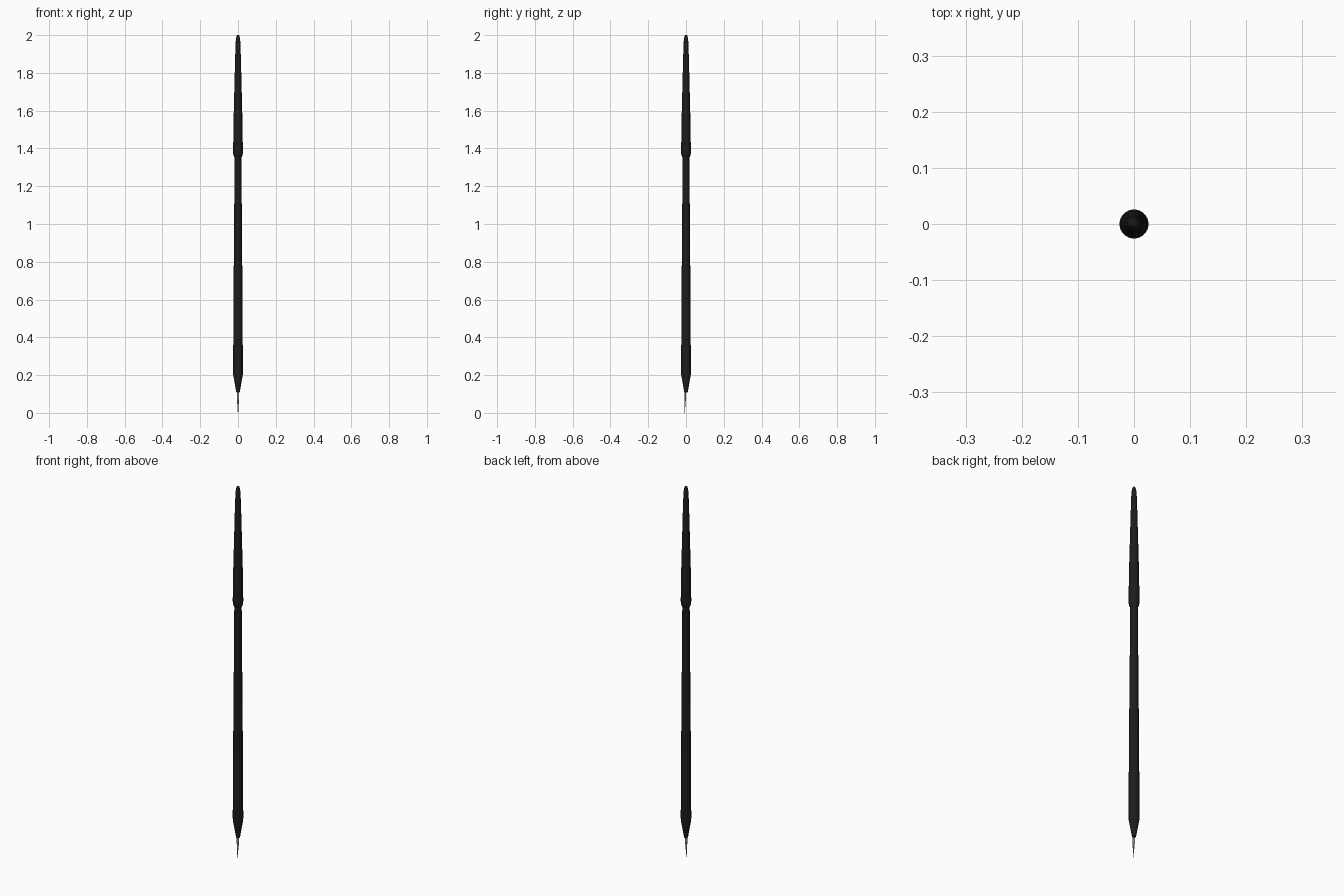
import bpy, bmesh, math

if "Cube" in bpy.data.objects:
    bpy.data.objects.remove(bpy.data.objects["Cube"])

def material(name, col):
    m = bpy.data.materials.new(name)
    m.diffuse_color = col
    m.use_nodes = True
    m.node_tree.nodes["Principled BSDF"].inputs["Base Color"].default_value = m.diffuse_color
    return m

black = material("black_lacquer", (0.012, 0.012, 0.013, 1))
steel = material("steel", (0.35, 0.36, 0.38, 1))

def finish(name, bm, mat, angle=30):
    bmesh.ops.recalc_face_normals(bm, faces=bm.faces)
    me = bpy.data.meshes.new(name)
    bm.to_mesh(me)
    bm.free()
    ob = bpy.data.objects.new(name, me)
    bpy.context.collection.objects.link(ob)
    me.materials.append(mat)
    bpy.ops.object.select_all(action='DESELECT')
    ob.select_set(True)
    bpy.context.view_layer.objects.active = ob
    bpy.ops.object.shade_smooth_by_angle(angle=math.radians(angle))
    return ob

def lathe(name, profile, mat, n=32):
    # stack of rings (radius, z), closed at both ends
    bm = bmesh.new()
    rings = [[bm.verts.new((r * math.cos(2 * math.pi * i / n),
                            r * math.sin(2 * math.pi * i / n), z))
              for i in range(n)] for r, z in profile]
    for a, b in zip(rings, rings[1:]):
        for i in range(n):
            j = (i + 1) % n
            bm.faces.new((a[i], a[j], b[j], b[i]))
    bm.faces.new(rings[0])
    bm.faces.new(rings[-1])
    return finish(name, bm, mat)

# Tapered grip and long barrel, running up into the cap
lathe("grip", [(0.0085, 0.108), (0.0105, 0.115), (0.018, 0.16), (0.0255, 0.203)], black)
lathe("barrel", [(0.0255, 0.203), (0.0258, 0.22), (0.0245, 0.5), (0.022, 0.85),
                 (0.0195, 1.15), (0.018, 1.38)], black)

# Cap pushed onto the rear end
lathe("cap", [(0.018, 1.352), (0.022, 1.358), (0.0255, 1.372), (0.0258, 1.39),
              (0.0235, 1.55), (0.0185, 1.75), (0.0155, 1.87), (0.0125, 1.965),
              (0.010, 1.985), (0.007, 1.997), (0.004, 2.0)], black)

# Nib: curved sheet narrowing to a point at the front side
bm = bmesh.new()
rows = []
for half, depth, z in [(0.006, 0.007, 0.125), (0.006, 0.007, 0.095), (0.0045, 0.005, 0.06),
                       (0.002, 0.002, 0.025), (0.0007, 0.0005, 0.0)]:
    rows.append([bm.verts.new((half * math.sin(t * math.pi / 8),
                               -0.0065 + depth * (1 - math.cos(t * math.pi / 8)), z))
                 for t in range(-4, 5)])
for a, b in zip(rows, rows[1:]):
    for i in range(8):
        bm.faces.new((a[i], a[i + 1], b[i + 1], b[i]))
nib = finish("nib", bm, steel)
sol = nib.modifiers.new("thickness", 'SOLIDIFY')
sol.thickness = 0.0008
sol.offset = 0
